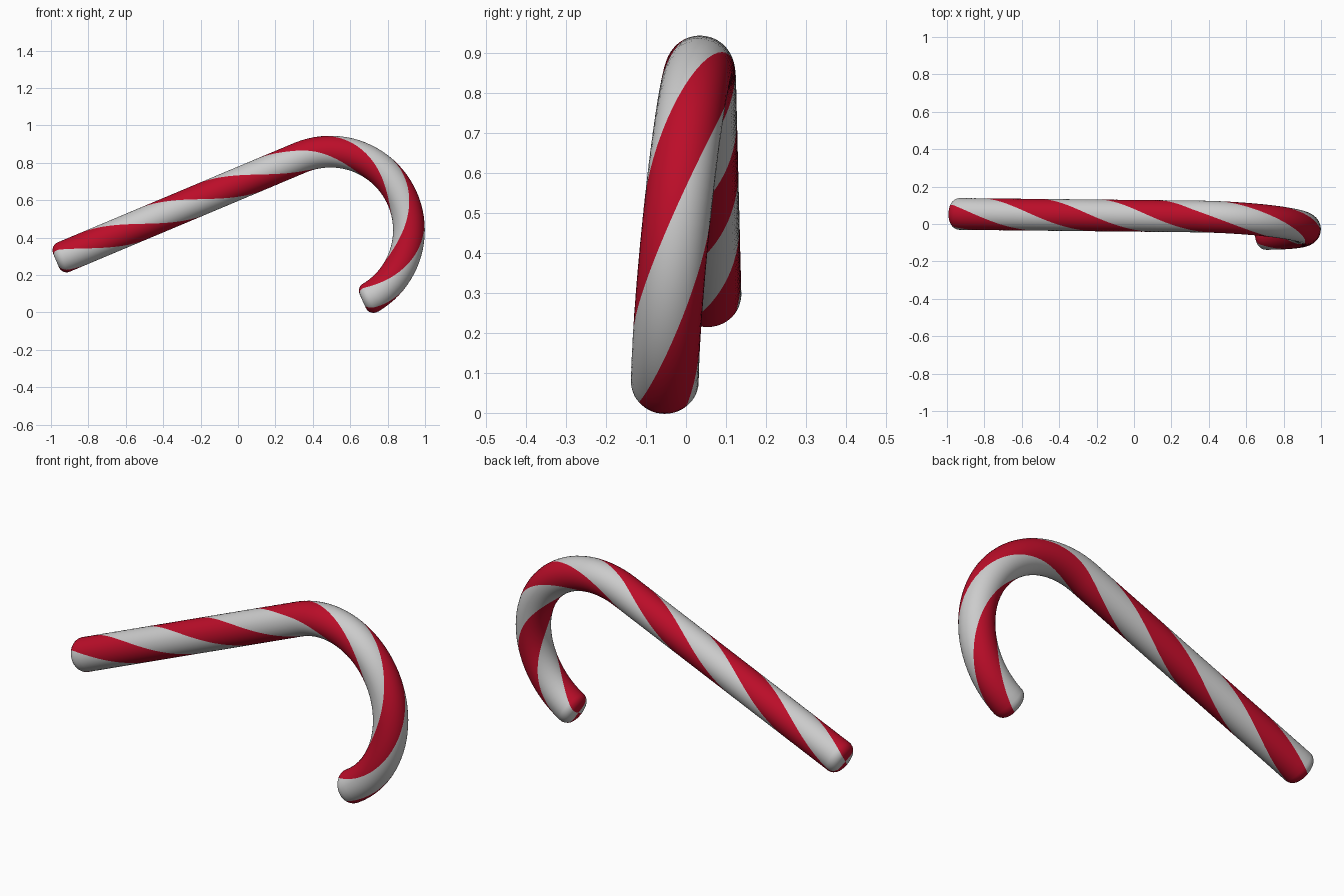
import bpy, bmesh, math
from mathutils import Vector

if "Cube" in bpy.data.objects:
    bpy.data.objects.remove(bpy.data.objects["Cube"])

R = 0.085            # tube radius
CX, CZ, RB = 0.494, 0.44, 0.42   # hook bend centre and radius
A0, A1 = math.radians(112.8), math.radians(-65.5)
X0 = -0.973          # free end of the straight stem
SIDES = 48           # 4 bands of 12 faces


def lift(x, z):
    # the cane lies in a slightly tilted plane
    return Vector((x, -0.024 - 0.052 * x + 0.0987 * z, z))


bend_start = Vector((CX + RB * math.cos(A0), CZ + RB * math.sin(A0)))
stem = (bend_start.x - X0) / math.sin(A0)
total = stem + RB * (A0 - A1)
normal = Vector((0.052, 1, -0.0987)).normalized()


def path(s):
    # centre point and outward direction at distance s along the cane
    a = A0 if s < stem else A0 - (s - stem) / RB
    x, z = CX + RB * math.cos(a), CZ + RB * math.sin(a)
    if s < stem:
        x -= (stem - s) * math.sin(A0)
        z += (stem - s) * math.cos(A0)
    tangent = lift(x + math.sin(a), z - math.cos(a)) - lift(x, z)
    out = tangent.cross(normal).normalized()
    if out.dot(Vector((math.cos(a), 0, math.sin(a)))) < 0:
        out.negate()
    return lift(x, z), out


# rings: rounded start, body, rounded finish
F = 0.045
fillet = [(F * (1 - math.sin(t)), R - F + F * math.cos(t))
          for t in [math.pi / 2 * i / 6 for i in range(6, -1, -1)]]
body = 90
rings = fillet + [(F + (total - 2 * F) * i / body, R) for i in range(1, body)]
rings += [(total - s, r) for s, r in reversed(fillet)]

bm = bmesh.new()
loops = []
for s, r in rings:
    c, out = path(s)
    twist = 4 * math.pi * (s + 0.03) / total - math.pi / 4
    loop = []
    for j in range(SIDES):
        p = twist + 2 * math.pi * j / SIDES
        loop.append(bm.verts.new(c + r * (math.cos(p) * out - math.sin(p) * normal)))
    loops.append(loop)


def band(face, j):
    face.material_index = (j // (SIDES // 4)) % 2
    face.smooth = True


# striped wall
for a, b in zip(loops, loops[1:]):
    for j in range(SIDES):
        k = (j + 1) % SIDES
        band(bm.faces.new((a[j], a[k], b[k], b[j])), j)
# end caps
for loop, s in ((loops[0], 0), (loops[-1], total)):
    mid = bm.verts.new(path(s)[0])
    for j in range(SIDES):
        band(bm.faces.new((loop[j], loop[(j + 1) % SIDES], mid)), j)
bmesh.ops.recalc_face_normals(bm, faces=bm.faces[:])

mesh = bpy.data.meshes.new("striped_cane")
bm.to_mesh(mesh)
bm.free()
for name, col in (("red", (0.5, 0.004, 0.022, 1)), ("white", (0.8, 0.8, 0.8, 1))):
    m = bpy.data.materials.new(name)
    m.diffuse_color = col
    m.use_nodes = True
    m.node_tree.nodes["Principled BSDF"].inputs["Base Color"].default_value = m.diffuse_color
    mesh.materials.append(m)
bpy.context.collection.objects.link(bpy.data.objects.new("striped_cane", mesh))
